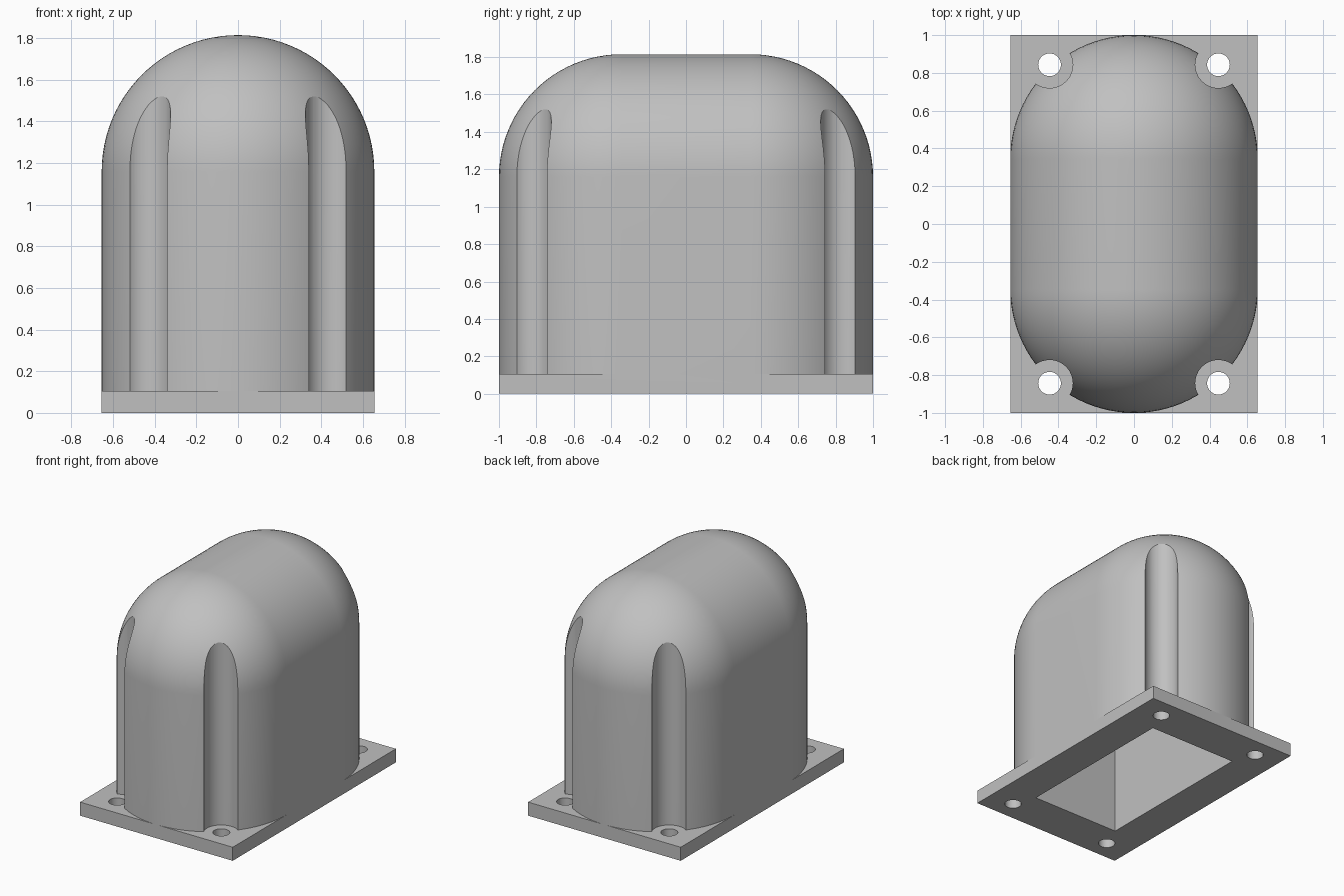
import bpy, bmesh
from math import sin, cos, pi, radians

cube = bpy.data.objects.get("Cube")
if cube:
    bpy.data.objects.remove(cube)

HALF_W, HALF_L, HEIGHT = 0.655, 1.0, 1.815
PLATE_T = 0.105
SHIFT = HALF_L - HALF_W          # centres of the rounded ends
SPRING = HEIGHT - HALF_W         # height where the dome starts
BOLT_X, BOLT_Y = 0.447, 0.843
SEG, LEVELS = 48, 24

grey = bpy.data.materials.new("plain_grey")
grey.use_nodes = True
colour = (0.53, 0.53, 0.53, 1)
grey.diffuse_color = colour
grey.node_tree.nodes["Principled BSDF"].inputs["Base Color"].default_value = colour


def make_object(name, bm):
    bmesh.ops.recalc_face_normals(bm, faces=bm.faces)
    mesh = bpy.data.meshes.new(name)
    bm.to_mesh(mesh)
    bm.free()
    mesh.materials.append(grey)
    obj = bpy.data.objects.new(name, mesh)
    bpy.context.collection.objects.link(obj)
    return obj


def box(name, hx, hy, z0, z1):
    bm = bmesh.new()
    bmesh.ops.create_cube(bm, size=1)
    bmesh.ops.scale(bm, vec=(2 * hx, 2 * hy, z1 - z0), verts=bm.verts)
    bmesh.ops.translate(bm, vec=(0, 0, (z0 + z1) / 2), verts=bm.verts)
    return make_object(name, bm)


def corner_cylinders(name, radius, z0, z1):
    bm = bmesh.new()
    for sx in (-1, 1):
        for sy in (-1, 1):
            new = bmesh.ops.create_cone(bm, cap_ends=True, segments=48, radius1=radius,
                                        radius2=radius, depth=z1 - z0)["verts"]
            bmesh.ops.translate(bm, vec=(sx * BOLT_X, sy * BOLT_Y, (z0 + z1) / 2), verts=new)
    return make_object(name, bm)


def domed_shell(name, base):
    # Stadium-shaped rings rising straight, then closing to a ridge
    bm = bmesh.new()
    levels = [(HALF_W, base)]
    for i in range(LEVELS + 1):
        a = i / LEVELS * pi / 2
        levels.append((HALF_W * cos(a), SPRING + HALF_W * sin(a)))
    rings = []
    for r, z in levels:
        ring = []
        for end in (0, 1):
            for k in range(SEG + 1):
                t = pi * (end + k / SEG)
                y = SHIFT * (1 - 2 * end) + r * sin(t)
                ring.append(bm.verts.new((r * cos(t), y, z)))
        rings.append(ring)
    n = len(rings[0])
    for low, high in zip(rings, rings[1:]):
        for k in range(n):
            j = (k + 1) % n
            bm.faces.new((low[k], low[j], high[j], high[k]))
    bm.faces.new(rings[0])
    bmesh.ops.remove_doubles(bm, verts=bm.verts, dist=1e-5)
    return make_object(name, bm)


def boolean(target, other, operation):
    mod = target.modifiers.new(operation.title(), "BOOLEAN")
    mod.object, mod.operation, mod.solver = other, operation, "EXACT"
    bpy.context.view_layer.objects.active = target
    bpy.ops.object.modifier_apply(modifier=mod.name)
    bpy.data.objects.remove(other)


# Domed body with bolt-access grooves, joined to the base plate
housing = domed_shell("domed_housing", PLATE_T / 2)
boolean(housing, corner_cylinders("groove_cutter", 0.123, 0, HEIGHT), "DIFFERENCE")
boolean(housing, box("base_plate", HALF_W, HALF_L, 0, PLATE_T), "UNION")

# Bolt holes and the hollow open at the bottom
boolean(housing, corner_cylinders("hole_cutter", 0.06, -0.1, 0.2), "DIFFERENCE")
boolean(housing, box("cavity_cutter", 0.378, 0.665, -0.1, 1.2), "DIFFERENCE")

# Smooth the curves, keep the edges crisp
bpy.ops.object.select_all(action="DESELECT")
housing.select_set(True)
bpy.context.view_layer.objects.active = housing
bpy.ops.object.shade_smooth_by_angle(angle=radians(30))
